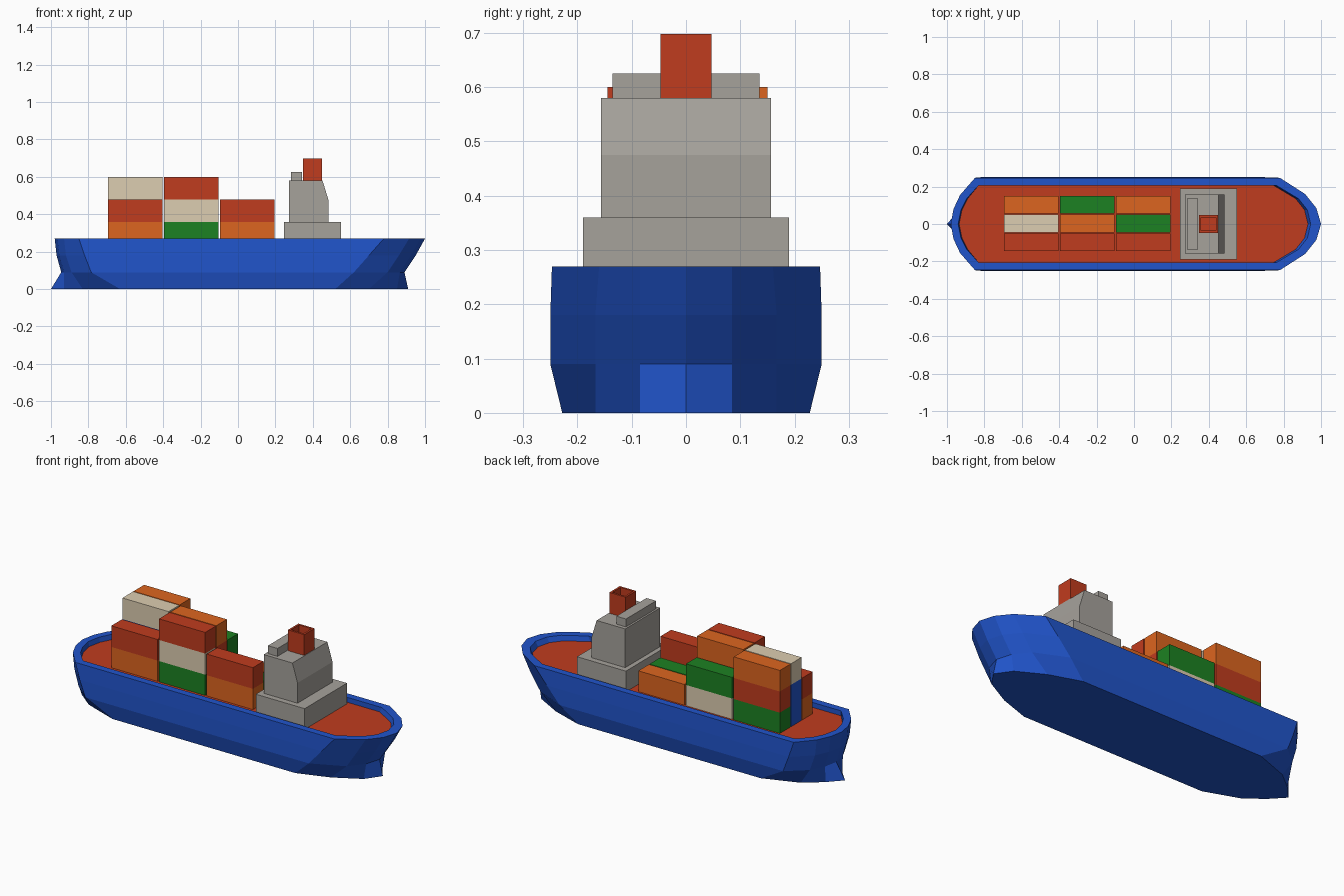
import bpy, bmesh

if "Cube" in bpy.data.objects:
    bpy.data.objects.remove(bpy.data.objects["Cube"])

def mat(name, rgb):
    m = bpy.data.materials.new(name)
    m.diffuse_color = (*rgb, 1)
    m.use_nodes = True
    m.node_tree.nodes["Principled BSDF"].inputs["Base Color"].default_value = m.diffuse_color
    return m

MATS = {
    'blue': mat('blue', (0.015, 0.09, 0.60)),
    'red': mat('red', (0.53, 0.045, 0.013)),
    'orange': mat('orange', (0.72, 0.13, 0.014)),
    'green': mat('green', (0.012, 0.22, 0.016)),
    'beige': mat('beige', (0.72, 0.61, 0.44)),
    'grey': mat('grey', (0.38, 0.36, 0.33)),
}

def finish(name, bm, color):
    bmesh.ops.recalc_face_normals(bm, faces=bm.faces)
    me = bpy.data.meshes.new(name)
    bm.to_mesh(me)
    bm.free()
    me.materials.append(MATS[color])
    ob = bpy.data.objects.new(name, me)
    bpy.context.collection.objects.link(ob)
    return ob

def prism(name, profile, y0, y1, color):
    """Extrude an (x, z) profile from y0 to y1."""
    bm = bmesh.new()
    f = bm.faces.new([bm.verts.new((x, y0, z)) for x, z in profile])
    r = bmesh.ops.extrude_face_region(bm, geom=[f])
    vs = [v for v in r['geom'] if isinstance(v, bmesh.types.BMVert)]
    bmesh.ops.translate(bm, vec=(0, y1 - y0, 0), verts=vs)
    return finish(name, bm, color)

def box(name, x0, x1, y0, y1, z0, z1, color):
    return prism(name, [(x0, z0), (x1, z0), (x1, z1), (x0, z1)], y0, y1, color)

def ring(bm, half, z):
    """Closed waterline from a half outline running stern to bow."""
    pts = half + [(x, -y) for x, y in half[-2:0:-1]]
    return [bm.verts.new((x, y, z)) for x, y in pts]

# hull: four outer waterlines, then the rim and its inner wall
keel = [(-1, 0), (-.93, .075), (-.83, .155), (-.63, .228), (.52, .228), (.70, .167), (.85, .085), (.91, 0)]
low = [(-.945, 0), (-.93, .08), (-.89, .16), (-.785, .25), (.62, .25), (.80, .167), (.865, .085), (.89, 0)]
mid = [(-.97, 0), (-.955, .08), (-.92, .155), (-.82, .25), (.70, .25), (.86, .167), (.925, .085), (.95, 0)]
top = [(-.98, 0), (-.965, .08), (-.93, .155), (-.85, .247), (.78, .247), (.915, .16), (.975, .085), (1, 0)]
rim = [(-.94, 0), (-.925, .075), (-.895, .135), (-.83, .207), (.76, .207), (.88, .135), (.927, .075), (.945, 0)]
inner = [(-.935, 0), (-.92, .075), (-.89, .135), (-.83, .207), (.745, .207), (.865, .135), (.912, .075), (.93, 0)]

bm = bmesh.new()
rings = [ring(bm, h, z) for h, z in
         [(keel, 0), (low, .09), (mid, .18), (top, .27), (rim, .27), (inner, .24)]]
n = len(rings[0])
for a, b in zip(rings, rings[1:]):
    for i in range(n):
        j = (i + 1) % n
        bm.faces.new((a[i], a[j], b[j], b[i]))
bm.faces.new(rings[0])
bm.faces.new(rings[-1])
finish('hull', bm, 'blue')

# deck plate just above the hull floor
bm = bmesh.new()
f = bm.faces.new(ring(bm, inner, .242))
f.normal_update()
if f.normal.z < 0:
    f.normal_flip()
for x in (-.72, .6):
    bmesh.ops.bisect_plane(bm, geom=bm.verts[:] + bm.edges[:] + bm.faces[:],
                           plane_co=(x, 0, 0), plane_no=(1, 0, 0))
finish('deck', bm, 'red')

# containers: rows front to back, columns stern to bow, colours bottom to top
STACKS = [
    [('orange', 'red'), ('green', 'beige', 'red'), ('orange', 'red')],
    [('blue', 'blue', 'beige'), ('orange', 'red', 'orange'), ('green',)],
    [('green', 'red', 'orange'), ('beige', 'green'), ('orange',)],
]
for r, row in enumerate(STACKS):
    for c, stack in enumerate(row):
        for k, color in enumerate(stack):
            x, y, z = -.695 + .3 * c, -.145 + .1 * r, .24 + .12 * k
            box(f'container_{r}_{c}_{k}', x, x + .29, y, y + .095, z, z + .12, color)

# deckhouse
box('deckhouse_base', .245, .552, -.19, .19, .24, .36, 'grey')
prism('deckhouse_tower', [(.272, .36), (.484, .36), (.484, .475), (.452, .58), (.272, .58)],
      -.157, .157, 'grey')
box('bridge_roof', .283, .343, -.135, .135, .58, .625, 'grey')

# hollow funnel
funnel = box('funnel', .347, .449, -.047, .047, .58, .698, 'red')
bm = bmesh.new()
bm.from_mesh(funnel.data)
bm.faces.ensure_lookup_table()
cap = max(bm.faces, key=lambda f: f.calc_center_median().z)
bmesh.ops.inset_region(bm, faces=[cap], thickness=.016)
r = bmesh.ops.extrude_face_region(bm, geom=[cap])
vs = [v for v in r['geom'] if isinstance(v, bmesh.types.BMVert)]
bmesh.ops.translate(bm, vec=(0, 0, -.06), verts=vs)
if cap.is_valid:
    bmesh.ops.delete(bm, geom=[cap], context='FACES_ONLY')
bm.to_mesh(funnel.data)
bm.free()
